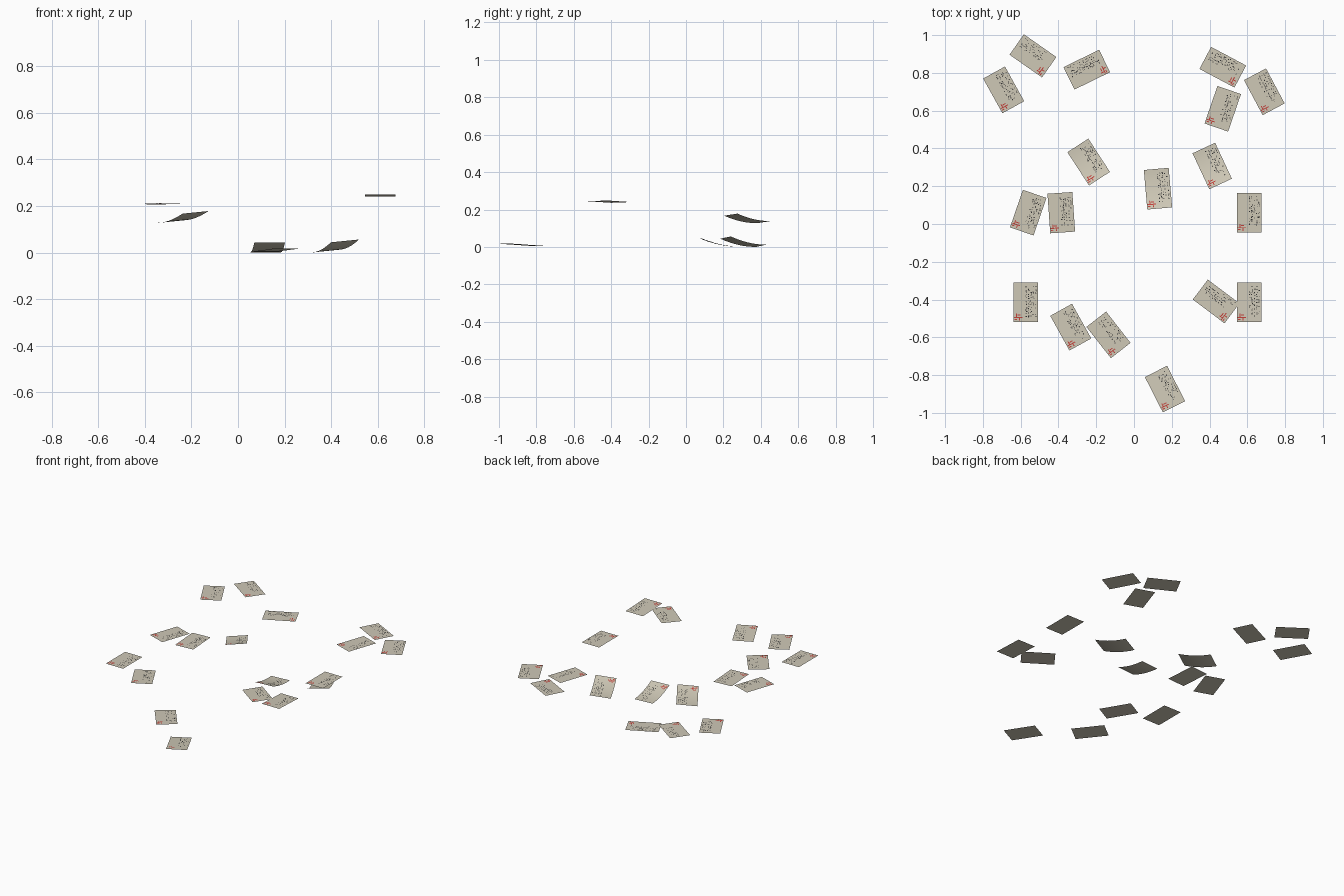
import bpy, bmesh, math, random
from mathutils import Vector

random.seed(7)
if "Cube" in bpy.data.objects:
    bpy.data.objects.remove(bpy.data.objects["Cube"], do_unlink=True)


def make_material(name, rgb):
    mat = bpy.data.materials.new(name)
    mat.use_nodes = True
    mat.diffuse_color = (*rgb, 1)
    bsdf = mat.node_tree.nodes["Principled BSDF"]
    bsdf.inputs["Base Color"].default_value = (*rgb, 1)
    bsdf.inputs["Roughness"].default_value = 0.9
    return mat


materials = [
    make_material("aged paper", (0.62, 0.58, 0.47)),
    make_material("black ink", (0.03, 0.03, 0.03)),
    make_material("red ink", (0.55, 0.05, 0.04)),
]
PAPER, BLACK, RED = range(3)

WIDTH, LENGTH = 0.132, 0.21
INK_LIFT = 0.001


def add_patch(bm, place, x, y, w, h, lift, material, steps=1):
    """Rectangle centred on sheet coordinates x, y that follows the sheet's bend."""
    rows = []
    for i in range(steps + 1):
        v = y - h / 2 + h * i / steps
        rows.append([bm.verts.new(place(x + side * w / 2, v, lift)) for side in (-1, 1)])
    for low, high in zip(rows, rows[1:]):
        face = bm.faces.new((low[0], low[1], high[1], high[0]))
        face.material_index = material
        face.smooth = steps > 1


def add_writing(bm, place):
    # columns of loose ink specks on the right two thirds
    for column in range(5):
        x = WIDTH * (0.4 - 0.095 * column)
        end = -LENGTH * random.uniform(0.2, 0.42)
        chance = 0.85 if column == 3 else 0.5
        y = LENGTH * 0.4
        while y > end:
            if random.random() < chance:
                add_patch(bm, place, x + random.uniform(-0.003, 0.003), y,
                          random.uniform(0.003, 0.007), random.uniform(0.003, 0.006),
                          INK_LIFT, BLACK)
            y -= random.uniform(0.006, 0.011)


def add_stamp(bm, place):
    # abstract red brush strokes in the lower left corner
    cx, cy = -WIDTH * 0.3, -LENGTH * 0.38
    for dx, dy, w, h in ((0, 0, 0.044, 0.005), (-0.01, 0.01, 0.005, 0.02),
                         (0.004, 0.012, 0.018, 0.005), (0.007, -0.008, 0.005, 0.016),
                         (-0.014, -0.01, 0.014, 0.005)):
        add_patch(bm, place, cx + dx, cy + dy, w, h, INK_LIFT, RED)


def add_sheet(name, x, y, z, turn, slope=(0, 0), curl=0, lean=0):
    """slope tilts the sheet along world x, y; curl lifts its lower end; lean lifts its right side."""
    c, s = math.cos(math.radians(turn)), math.sin(math.radians(turn))

    def place(u, v, lift):
        dx, dy = c * u - s * v, s * u + c * v
        bend = curl * (0.5 - v / LENGTH) ** 2 + lean * (0.5 + u / WIDTH)
        return Vector((x + dx, y + dy, z + slope[0] * dx + slope[1] * dy + bend + lift))

    bm = bmesh.new()
    add_patch(bm, place, 0, 0, WIDTH, LENGTH, 0, PAPER, steps=10 if curl else 1)
    add_writing(bm, place)
    add_stamp(bm, place)
    mesh = bpy.data.meshes.new(name)
    bm.to_mesh(mesh)
    bm.free()
    for mat in materials:
        mesh.materials.append(mat)
    bpy.context.collection.objects.link(bpy.data.objects.new(name, mesh))


# level sheets floating at one height
UPPER = 0.208
for i, (x, y, turn) in enumerate((
        (-0.535, 0.89, 55), (-0.69, 0.71, 29), (0.47, 0.83, 62), (0.69, 0.70, 28),
        (0.47, 0.61, -19), (-0.56, 0.06, -19), (-0.385, 0.06, 4),
        (0.61, 0.06, 0), (-0.573, -0.415, 0)), 1):
    add_sheet(f"level_sheet_{i}", x, y, UPPER, turn)

# single sheets at lower heights
add_sheet("middle_sheet", -0.25, 0.817, 0.127, 116)
add_sheet("ground_sheet", -0.135, -0.587, 0.001, 38)

# slightly tilted sheets
add_sheet("tilted_sheet_left", -0.335, -0.546, 0.209, 29, slope=(0, -0.02))
add_sheet("tilted_sheet_right", 0.61, -0.415, 0.245, 0, slope=(0, -0.04))
add_sheet("tilted_sheet_inner", 0.435, -0.41, 0.242, 53, slope=(0.05, 0))
add_sheet("tilted_sheet_front", 0.164, -0.874, 0.011, 27, slope=(0.035, -0.05))

# sheets with the lower end curled up
add_sheet("curled_sheet_left", -0.24, 0.328, 0.127, 33, curl=0.04, lean=0.011)
add_sheet("curled_sheet_centre", 0.127, 0.187, 0.001, 5, curl=0.043)
add_sheet("curled_sheet_right", 0.414, 0.307, 0.0, 25, curl=0.044, lean=0.012)
